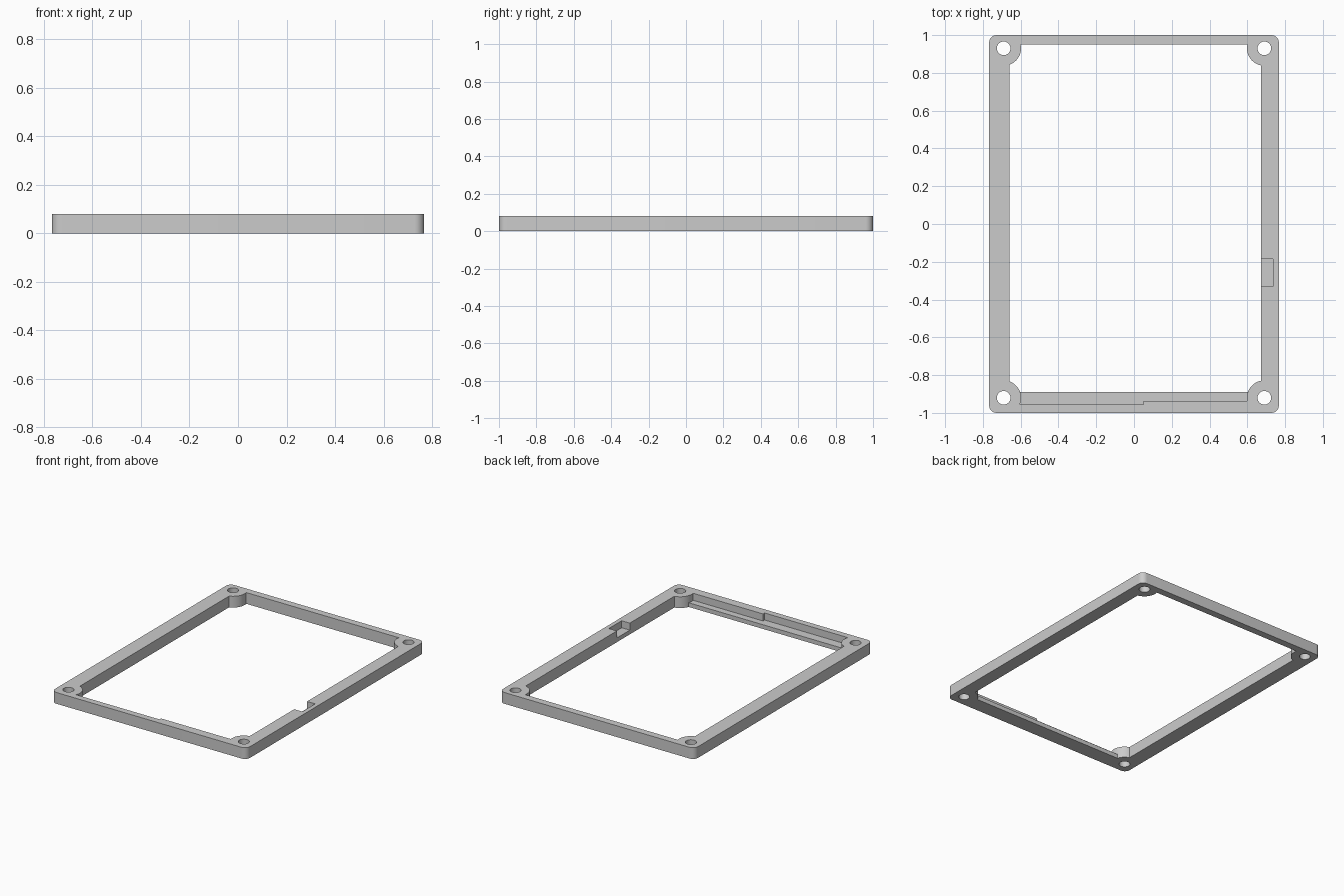
import bpy
import bmesh
from math import cos, sin, pi

cube = bpy.data.objects.get("Cube")
if cube:
    bpy.data.objects.remove(cube)

HEIGHT = 0.08
LEDGE_Z = 0.03
HOLES = [(x, y) for x in (-0.69, 0.69) for y in (-0.92, 0.93)]

grey = bpy.data.materials.new("plain grey")
grey.use_nodes = True
grey.diffuse_color = (0.6, 0.6, 0.6, 1)
grey.node_tree.nodes["Principled BSDF"].inputs["Base Color"].default_value = grey.diffuse_color


def prism(name, outline, z0, z1):
    """Extrude a flat outline from z0 to z1."""
    bm = bmesh.new()
    face = bm.faces.new([bm.verts.new((x, y, z0)) for x, y in outline])
    top = bmesh.ops.extrude_face_region(bm, geom=[face])["geom"]
    bmesh.ops.translate(bm, vec=(0, 0, z1 - z0),
                        verts=[v for v in top if isinstance(v, bmesh.types.BMVert)])
    bmesh.ops.recalc_face_normals(bm, faces=bm.faces)
    mesh = bpy.data.meshes.new(name)
    bm.to_mesh(mesh)
    bm.free()
    mesh.materials.append(grey)
    obj = bpy.data.objects.new(name, mesh)
    bpy.context.collection.objects.link(obj)
    return obj


def box(x0, x1, y0, y1):
    return [(x0, y0), (x1, y0), (x1, y1), (x0, y1)]


def arc(x, y, r, start, sweep, n):
    return [(x + r * cos(start + sweep * i / n), y + r * sin(start + sweep * i / n))
            for i in range(n + 1)]


def rounded(w, d, r, n=8):
    corners = [(w - r, d - r), (r - w, d - r), (r - w, r - d), (w - r, r - d)]
    return [p for k, (x, y) in enumerate(corners) for p in arc(x, y, r, k * pi / 2, pi / 2, n)]


def circle(x, y, r, n=48):
    return arc(x, y, r, 0, 2 * pi, n)[:-1]


def cut(target, tool):
    """Subtract the tool from the target, then discard the tool."""
    mod = target.modifiers.new("cut", "BOOLEAN")
    mod.operation, mod.solver, mod.object = "DIFFERENCE", "EXACT", tool
    bpy.context.view_layer.objects.active = target
    bpy.ops.object.modifier_apply(modifier=mod.name)
    bpy.data.objects.remove(tool)


# Outer slab with rounded corners
frame = prism("frame", rounded(0.767, 1, 0.04), 0, HEIGHT)

# Central opening and stepped front ledge, both leaving round screw bosses
recesses = [
    prism("opening_cutter", box(-0.66, 0.673, -0.89, 0.95), -0.1, 0.2),
    prism("ledge_cutter", [(-0.65, -0.8), (-0.65, -0.955), (0.05, -0.955),
                           (0.05, -0.937), (0.65, -0.937), (0.65, -0.8)], LEDGE_Z, 0.22),
]
for recess in recesses:
    for x, y in HOLES:
        cut(recess, prism("boss_cutter", circle(x, y, 0.092), -0.3, 0.4))
    cut(frame, recess)

# Side notch
cut(frame, prism("notch_cutter", box(0.6, 0.737, -0.33, -0.185), LEDGE_Z, 0.2))

# Screw holes
for x, y in HOLES:
    cut(frame, prism("hole_cutter", circle(x, y, 0.036), -0.1, 0.2))

# Smooth the rounded surfaces and keep the edges sharp
bpy.ops.object.select_all(action="DESELECT")
frame.select_set(True)
bpy.context.view_layer.objects.active = frame
bpy.ops.object.shade_smooth_by_angle(angle=pi / 6)
